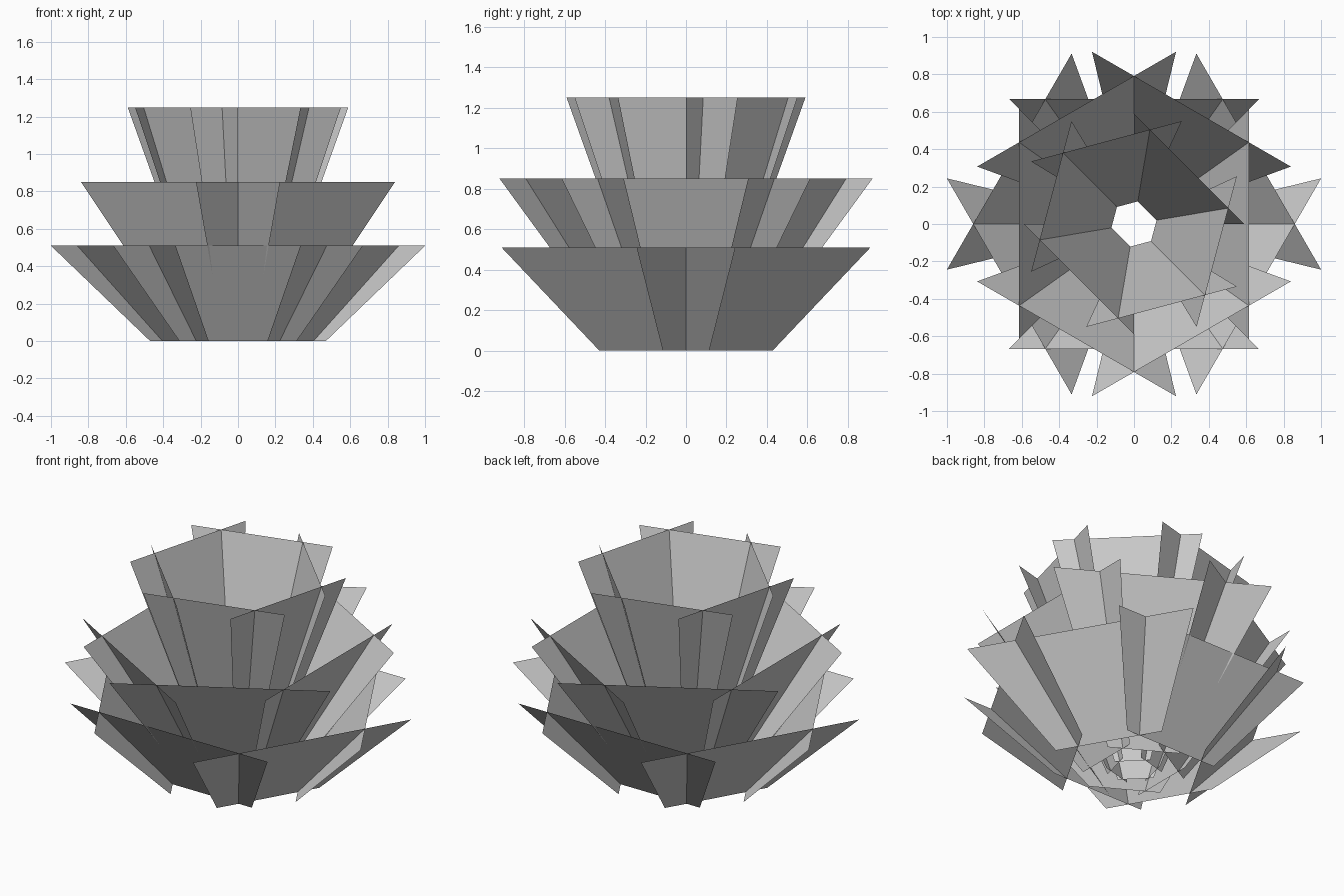
import bpy, bmesh
from math import radians
from mathutils import Vector, Matrix

if "Cube" in bpy.data.objects:
    bpy.data.objects.remove(bpy.data.objects["Cube"])


def panel_edge(cx, cy, angle, w):
    """End points of a straight edge centred at (cx, cy) * w, facing the given angle."""
    tangent = Matrix.Rotation(radians(angle + 90), 3, 'Z') @ Vector((w, 0, 0))
    centre = Vector((cx * w, cy * w, 0))
    return centre - tangent, centre + tangent


# Panel centres (in half-widths) and facing angles, shared by every tier
LAYOUT = [(1, .5, 30), (0, 1, 90), (-1, .5, 150),
          (-1, -.5, 210), (0, -1, 270), (1, -.5, 330)]


def petal_tier(name, w_bottom, w_top, height, turn):
    """Ring of six flared, overlapping flat petals rising from the ground."""
    bm = bmesh.new()
    for cx, cy, ang in LAYOUT:
        a, b = panel_edge(cx, cy, ang, w_bottom)
        c, d = panel_edge(cx, cy, ang, w_top)
        up = Vector((0, 0, height))
        bm.faces.new([bm.verts.new(p) for p in (a, b, d + up, c + up)])
    bmesh.ops.rotate(bm, verts=bm.verts, cent=(0, 0, 0),
                     matrix=Matrix.Rotation(radians(turn), 3, 'Z'))
    mesh = bpy.data.meshes.new(name)
    bm.to_mesh(mesh)
    bm.free()
    bpy.context.collection.objects.link(bpy.data.objects.new(name, mesh))


# Three nested tiers, each narrower, taller and turned from the last
petal_tier("outer_petals", .313, .667, .51, 0)
petal_tier("middle_petals", .20, .614, .85, 90)
petal_tier("inner_petals", .10, .417, 1.25, -45)
